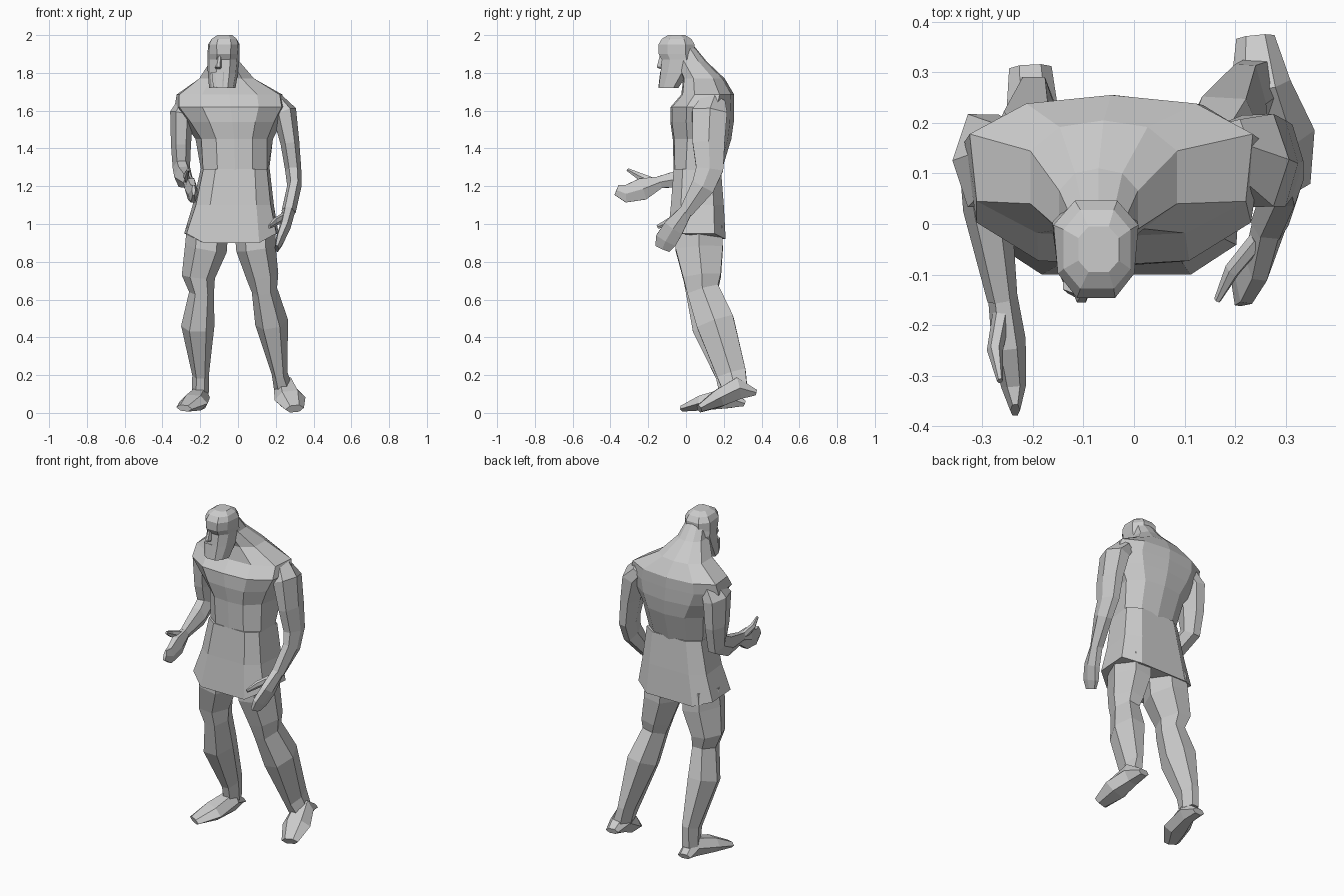
import bpy, math
from mathutils import Vector

HEX = [(math.cos(i * math.pi / 3), math.sin(i * math.pi / 3) / 0.866) for i in range(6)]


def octagon(k):
    return [(1, -k), (1, k), (k, 1), (-k, 1), (-1, k), (-1, -k), (-k, -1), (k, -1)]


# Chest outline with a spine ridge at the back
CHEST = [(1, -0.5), (1, 0.45), (0.6, 0.88), (0, 1), (-0.6, 0.88), (-1, 0.45), (-1, -0.5),
         (-0.55, -0.95), (0, -1), (0.55, -0.95)]


def loft(name, rings, profile=HEX, upright=False):
    """Skin over rings (x, y, z, half width, half depth, [front width factor])."""
    n, verts, faces = len(profile), [], []
    centres = [Vector(r[:3]) for r in rings]
    for i, r in enumerate(rings):
        a, b = centres[max(i - 1, 0)], centres[min(i + 1, len(rings) - 1)]
        t = Vector((0, 0, 1)) if upright else (b - a).normalized()
        side = Vector((1, 0, 0))
        side = (side - t * side.dot(t)).normalized()
        depth = t.cross(side)
        front = r[5] if len(r) > 5 else 1
        for u, v in profile:
            w = front if v < 0 else 1
            verts.append(centres[i] + side * (u * r[3] * w) + depth * (v * r[4]))
    for i in range(len(rings) - 1):
        for j in range(n):
            k = (j + 1) % n
            faces.append((i * n + j, i * n + k, (i + 1) * n + k, (i + 1) * n + j))
    faces.append(tuple(reversed(range(n))))
    faces.append(tuple(range(len(verts) - n, len(verts))))
    mesh = bpy.data.meshes.new(name)
    mesh.from_pydata(verts, [], faces)
    mesh.update()
    obj = bpy.data.objects.new(name, mesh)
    bpy.context.collection.objects.link(obj)
    return obj


# Tunic skirt
skirt = loft("tunic_skirt", [
    (-0.035, 0.055, 0.92, 0.25, 0.155, 0.95),
    (-0.025, 0.06, 1.10, 0.215, 0.14, 0.92),
    (-0.015, 0.06, 1.29, 0.183, 0.125, 0.92)], octagon(0.62), True)
for v in skirt.data.vertices[:8]:          # hem rises at the sides
    if abs(v.co.x + 0.035) > 0.2:
        v.co.z += 0.03
    elif v.co.y < 0:
        v.co.z -= 0.02

# Torso: waist, ribs, chest, shoulders, sloping neck
loft("torso", [
    (-0.015, 0.06, 1.27, 0.178, 0.125, 0.95),
    (-0.02, 0.085, 1.45, 0.205, 0.155, 0.85),
    (-0.03, 0.085, 1.54, 0.26, 0.168, 0.85),
    (-0.04, 0.087, 1.62, 0.295, 0.168, 0.92),
    (-0.045, 0.115, 1.685, 0.28, 0.14, 0.95),
    (-0.06, 0.095, 1.77, 0.145, 0.11),
    (-0.07, 0.03, 1.86, 0.078, 0.08),
    (-0.07, -0.01, 1.94, 0.055, 0.055)], CHEST, True)

# Head with squared beard
loft("head", [
    (-0.083, -0.093, 1.72, 0.07, 0.052, 0.8),
    (-0.08, -0.06, 1.80, 0.080, 0.075, 0.85),
    (-0.077, -0.04, 1.87, 0.084, 0.088, 0.85),
    (-0.076, -0.05, 1.90, 0.085, 0.095, 0.85),
    (-0.075, -0.05, 1.95, 0.084, 0.096, 0.9),
    (-0.073, -0.05, 1.98, 0.066, 0.078),
    (-0.07, -0.05, 2.0, 0.04, 0.045)], octagon(0.5), True)
loft("nose", [(-0.098, -0.125, 1.89, 0.01, 0.014), (-0.104, -0.133, 1.83, 0.018, 0.022),
              (-0.104, -0.125, 1.82, 0.015, 0.012)], HEX, True)
loft("beard", [(-0.098, -0.128, 1.725, 0.033, 0.018), (-0.1, -0.122, 1.805, 0.04, 0.015)], octagon(0.5), True)

# Hanging arm, on the +x side
loft("left_arm", [
    (0.19, 0.145, 1.655, 0.05, 0.06),
    (0.245, 0.125, 1.59, 0.066, 0.092),
    (0.275, 0.12, 1.43, 0.05, 0.085),
    (0.292, 0.125, 1.29, 0.043, 0.072),
    (0.298, 0.09, 1.20, 0.038, 0.062),
    (0.268, 0.0, 1.065, 0.038, 0.036)])
loft("left_hand", [
    (0.268, 0.0, 1.07, 0.035, 0.034),
    (0.248, -0.065, 0.98, 0.03, 0.055),
    (0.222, -0.105, 0.915, 0.024, 0.058),
    (0.205, -0.125, 0.87, 0.012, 0.04)])
loft("left_thumb", [(0.245, -0.03, 1.04, 0.018, 0.02), (0.195, -0.09, 1.01, 0.016, 0.02),
                    (0.165, -0.15, 0.985, 0.007, 0.01)])

# Bent arm, on the -x side
loft("right_arm", [
    (-0.26, 0.14, 1.655, 0.05, 0.06),
    (-0.298, 0.125, 1.585, 0.062, 0.092),
    (-0.302, 0.13, 1.42, 0.053, 0.08),
    (-0.30, 0.125, 1.30, 0.046, 0.065),
    (-0.29, 0.03, 1.25, 0.048, 0.055),
    (-0.26, -0.15, 1.22, 0.03, 0.03)])
loft("right_hand", [
    (-0.26, -0.14, 1.22, 0.029, 0.032),
    (-0.248, -0.23, 1.185, 0.034, 0.058),
    (-0.238, -0.32, 1.16, 0.025, 0.046),
    (-0.235, -0.368, 1.18, 0.01, 0.028)])
loft("right_thumb", [(-0.262, -0.18, 1.225, 0.018, 0.022), (-0.275, -0.25, 1.255, 0.016, 0.018),
                     (-0.265, -0.31, 1.288, 0.006, 0.008)])

# Legs, both leaning back
loft("right_leg", [
    (-0.16, 0.07, 0.99, 0.11, 0.12),
    (-0.17, 0.07, 0.87, 0.112, 0.125),
    (-0.21, 0.085, 0.72, 0.088, 0.10),
    (-0.193, 0.085, 0.64, 0.066, 0.085),
    (-0.213, 0.13, 0.46, 0.088, 0.098),
    (-0.198, 0.225, 0.20, 0.044, 0.068),
    (-0.20, 0.235, 0.09, 0.045, 0.055)])
loft("left_leg", [
    (0.09, 0.07, 0.99, 0.11, 0.12),
    (0.095, 0.07, 0.87, 0.105, 0.125),
    (0.13, 0.085, 0.72, 0.085, 0.10),
    (0.14, 0.09, 0.65, 0.068, 0.085),
    (0.178, 0.155, 0.48, 0.088, 0.10),
    (0.22, 0.24, 0.21, 0.042, 0.078),
    (0.24, 0.26, 0.13, 0.05, 0.065)])

# Feet: tapered heel, raised instep, wide ball, flat toe
loft("right_foot", [
    (-0.205, 0.31, 0.05, 0.042, 0.015),
    (-0.20, 0.225, 0.08, 0.052, 0.055),
    (-0.235, 0.09, 0.055, 0.078, 0.04),
    (-0.285, -0.015, 0.025, 0.045, 0.016)])
loft("left_foot", [
    (0.24, 0.37, 0.108, 0.038, 0.015),
    (0.25, 0.275, 0.13, 0.06, 0.058),
    (0.275, 0.17, 0.075, 0.084, 0.046),
    (0.30, 0.07, 0.022, 0.05, 0.02)])
